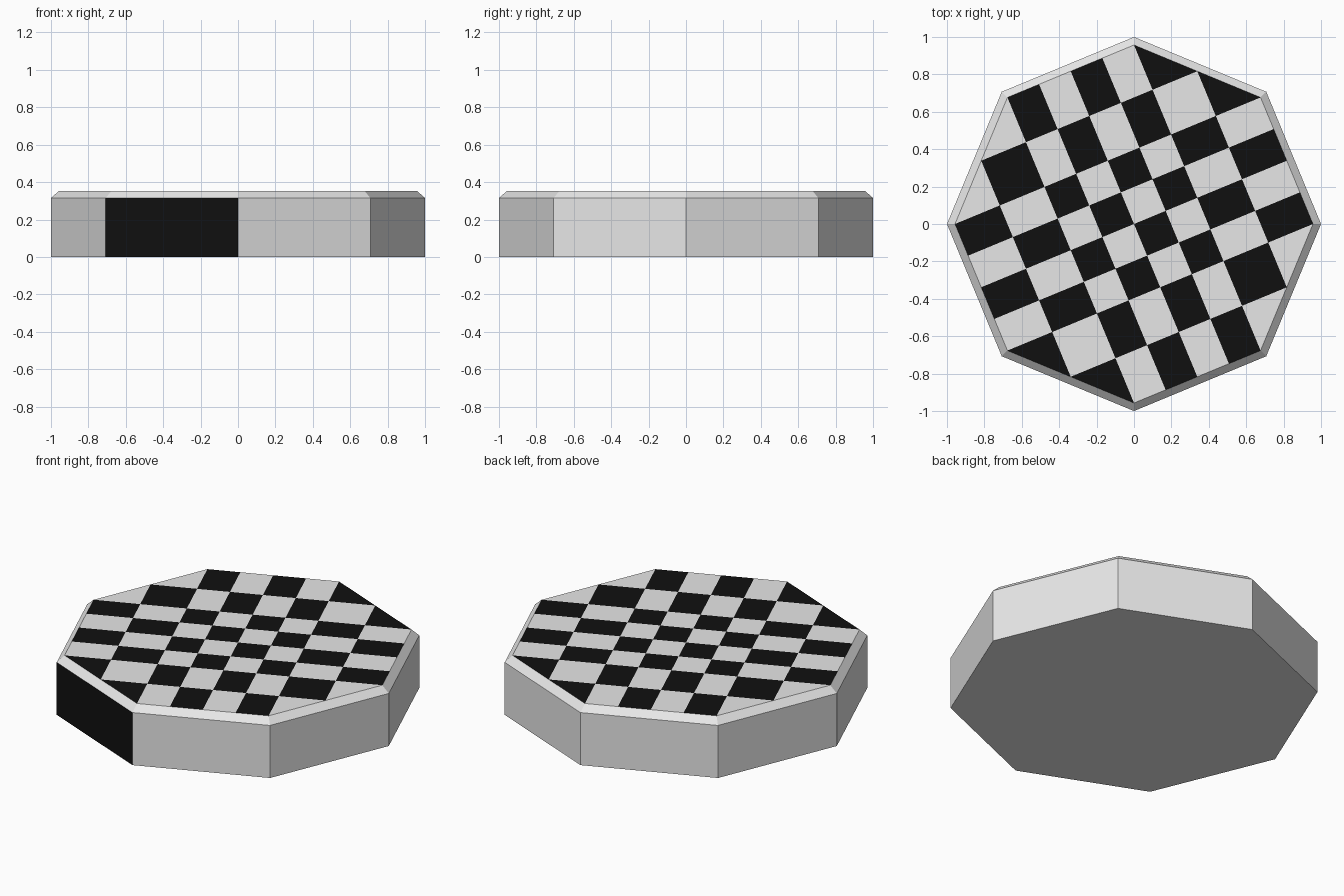
import bpy, bmesh, math
from mathutils import Vector

if "Cube" in bpy.data.objects:
    bpy.data.objects.remove(bpy.data.objects["Cube"])


def material(name, value):
    m = bpy.data.materials.new(name)
    m.diffuse_color = (value, value, value, 1)
    m.use_nodes = True
    m.node_tree.nodes["Principled BSDF"].inputs["Base Color"].default_value = m.diffuse_color
    return m


bm = bmesh.new()

# Octagonal slab with chamfered rim: (radius, height) rings
R_TOP, TOP = 0.957, 0.353
rings = []
for r, z in [(1, 0), (1, 0.315), (R_TOP, TOP)]:
    rings.append([bm.verts.new((r * math.cos(i * math.pi / 4),
                                r * math.sin(i * math.pi / 4), z)) for i in range(8)])
for lo, hi in zip(rings, rings[1:]):
    for i in range(8):
        j = (i + 1) % 8
        bm.faces.new((lo[i], lo[j], hi[j], hi[i]))
bm.faces.new(rings[0][::-1])
top = bm.faces.new(rings[2])

# Board axes run parallel and square to the octagon edges
u = Vector((math.cos(math.pi / 8), math.sin(math.pi / 8), 0))
v = Vector((-u.y, u.x, 0))
half_edge = R_TOP * math.sin(math.pi / 8)
apothem = R_TOP * math.cos(math.pi / 8)
mid = (half_edge + apothem) / 2
lines = [-mid, -half_edge, -half_edge / 2, 0, half_edge / 2, half_edge, mid]

# Cut the top face into the checker grid
bm.normal_update()
for axis in (u, v):
    for d in lines:
        faces = [f for f in bm.faces if f.normal.z > 0.99]
        geom = faces + list({e for f in faces for e in f.edges}) \
            + list({w for f in faces for w in f.verts})
        bmesh.ops.bisect_plane(bm, geom=geom, dist=1e-4, plane_co=axis * d, plane_no=axis)
        bm.normal_update()

# Colours: alternating squares on top, one dark side panel at front left
panel_dir = Vector((-math.sin(math.pi / 8), -math.cos(math.pi / 8), 0))
for f in bm.faces:
    if f.normal.z > 0.99:
        c = f.calc_center_median()
        index = sum(c.dot(a) > d for a in (u, v) for d in lines)
        f.material_index = index % 2
    elif f.normal.dot(panel_dir) > 0.99:
        f.material_index = 1

mesh = bpy.data.meshes.new("checker_board")
bm.to_mesh(mesh)
bm.free()
mesh.materials.append(material("light grey", 0.8))
mesh.materials.append(material("black", 0.005))
bpy.context.collection.objects.link(bpy.data.objects.new("checker_board", mesh))
